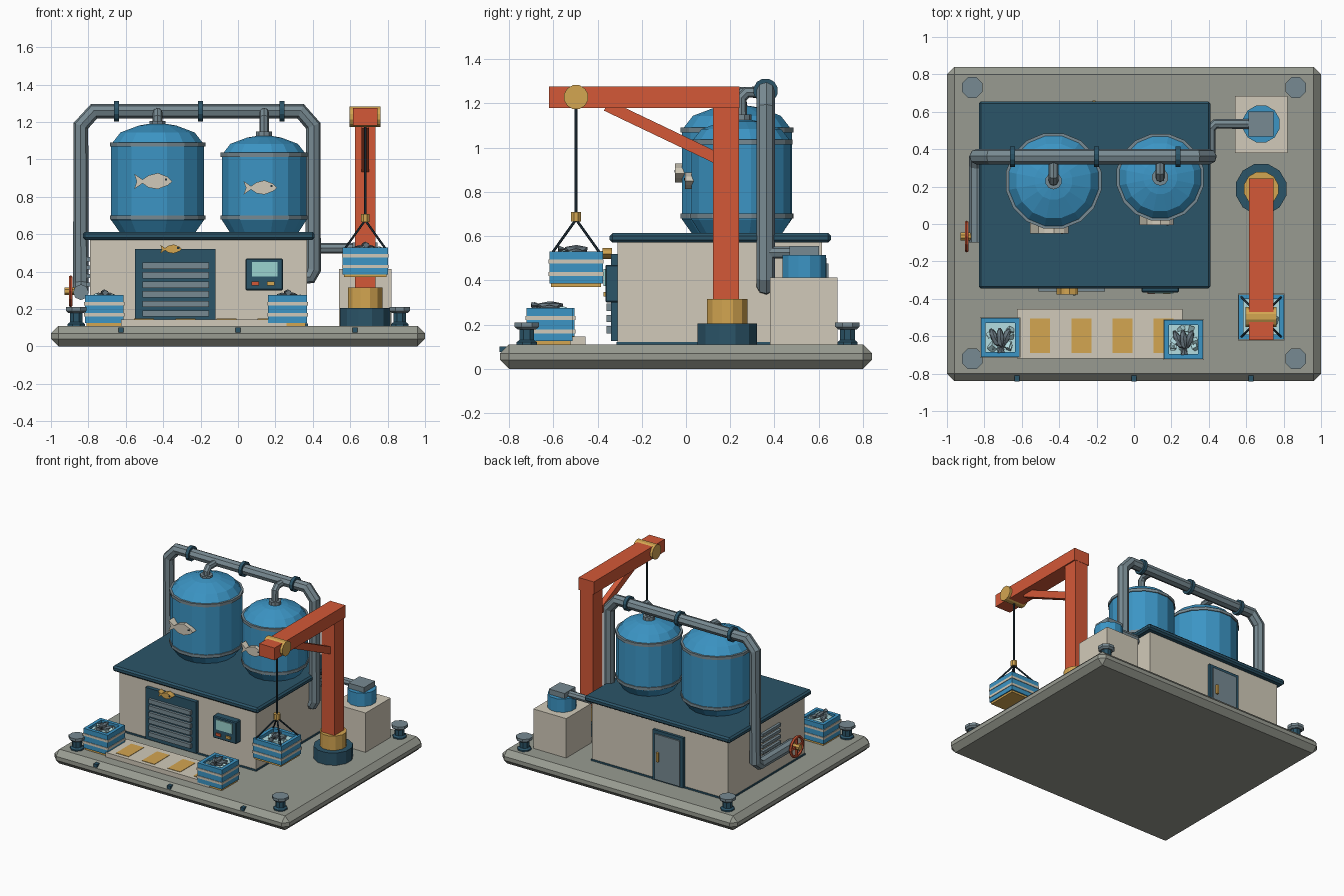
import bpy, bmesh, random
from math import sin, cos, pi, radians
from mathutils import Vector, Matrix, Euler

if "Cube" in bpy.data.objects:
    bpy.data.objects.remove(bpy.data.objects["Cube"])

random.seed(4)
HEX = dict(concrete='979A90', cream='D0C9B8', navy='2F5568', blue='3E94C4', steel='778991',
           orange='D2593A', gold='D2A452', screen='9AD3CF', ice='B2DCE0', dark='26353F', fish='66747C')


def material(name, code):
    m = bpy.data.materials.new(name)
    m.diffuse_color = [(int(code[i:i + 2], 16) / 255) ** 2.2 for i in (0, 2, 4)] + [1]
    m.use_nodes = True
    m.node_tree.nodes["Principled BSDF"].inputs["Base Color"].default_value = m.diffuse_color
    return m


MAT = {k: material(k, v) for k, v in HEX.items()}


def finish(name, bm, mat):
    bmesh.ops.recalc_face_normals(bm, faces=bm.faces)
    me = bpy.data.meshes.new(name)
    bm.to_mesh(me)
    bm.free()
    me.materials.append(MAT[mat])
    ob = bpy.data.objects.new(name, me)
    bpy.context.collection.objects.link(ob)
    return ob


def box(name, x, y, z, mat, bevel=0):
    """Box from (min, max) ranges on each axis."""
    bm = bmesh.new()
    bmesh.ops.create_cube(bm, size=1)
    for v in bm.verts:
        v.co = [(a + b) / 2 + c * (b - a) for (a, b), c in zip((x, y, z), v.co)]
    if bevel:
        bmesh.ops.bevel(bm, geom=bm.edges[:], offset=bevel, segments=1, affect='EDGES')
    return finish(name, bm, mat)


def lathe(name, loc, profile, mat, sides=12, axis='Z'):
    """Closed solid of revolution from (radius, height) points."""
    bm = bmesh.new()
    rings = [[bm.verts.new((r * cos(2 * pi * (i + .5) / sides), r * sin(2 * pi * (i + .5) / sides), h))
              for i in range(sides)] for r, h in profile]
    for a, b in zip(rings, rings[1:]):
        for i in range(sides):
            j = (i + 1) % sides
            bm.faces.new((a[i], a[j], b[j], b[i]))
    bm.faces.new(rings[0])
    bm.faces.new(rings[-1])
    if axis == 'X':
        bm.transform(Matrix.Rotation(pi / 2, 4, 'Y'))
    bm.transform(Matrix.Translation(loc))
    return finish(name, bm, mat)


def cyl(name, loc, r, h0, h1, mat, sides=12, axis='Z'):
    return lathe(name, loc, [(r, h0), (r, h1)], mat, sides, axis)


def pipe(name, pts, r, mat, res=2):
    """Faceted tube along a polyline, made into a mesh."""
    cu = bpy.data.curves.new(name, 'CURVE')
    cu.dimensions = '3D'
    cu.bevel_depth, cu.bevel_resolution, cu.use_fill_caps = r, res, True
    s = cu.splines.new('POLY')
    s.points.add(len(pts) - 1)
    for p, co in zip(s.points, pts):
        p.co = (*co, 1)
    s.use_smooth = False
    cu.materials.append(MAT[mat])
    ob = bpy.data.objects.new(name, cu)
    bpy.context.collection.objects.link(ob)
    bpy.ops.object.select_all(action='DESELECT')
    ob.select_set(True)
    bpy.context.view_layer.objects.active = ob
    bpy.ops.object.convert(target='MESH')


FISH = [(.5, 0), (.38, .12), (.12, .22), (-.12, .16), (-.28, .05), (-.5, .2),
        (-.43, 0), (-.5, -.2), (-.28, -.05), (-.12, -.16), (.12, -.2), (.38, -.1)]


def fish(name, x, z, length, y, mat):
    bm = bmesh.new()
    f = bm.faces.new([bm.verts.new((x + a * length, y[0], z + b * length)) for a, b in FISH])
    ex = bmesh.ops.extrude_face_region(bm, geom=[f])['geom']
    bmesh.ops.translate(bm, vec=(0, y[1] - y[0], 0), verts=[g for g in ex if isinstance(g, bmesh.types.BMVert)])
    finish(name, bm, mat)
    ex, ez = x + .33 * length, z + .05 * length
    box(name + '_eye', (ex - .006, ex + .006), (y[0] - .003, y[0]), (ez - .006, ez + .006), 'dark')


# Quay slab with studs and bollards
box('base_slab', (-1, 1), (-.84, .84), (0, .11), 'concrete', .04)
for x in (-.625, 0, .625):
    box('base_stud', (x - .014, x + .014), (-.842, -.81), (.075, .1), 'navy')
for x in (-.865, .865):
    for y in (-.72, .73):
        lathe('bollard_stem', (x, y, 0), [(.05, .1), (.05, .12), (.036, .13), (.036, .185)], 'navy', 8)
        lathe('bollard_cap', (x, y, 0), [(.045, .178), (.06, .19), (.06, .21)], 'steel', 8)

# Building
box('plinth', (-.795, .375), (-.315, .62), (.1, .122), 'navy')
box('walls', (-.79, .37), (-.31, .615), (.11, .58), 'cream')
box('roof', (-.83, .41), (-.345, .655), (.57, .613), 'navy', .012)

# Roller shutter with a fish sign
box('shutter_frame', (-.55, -.12), (-.34, -.3), (.125, .52), 'navy')
for i in range(6):
    z = .16 + i * .051
    box('shutter_slat', (-.51, -.155), (-.36, -.33), (z, z + .033), 'steel')
fish('door_fish', -.358, .52, .115, (-.378, -.335), 'gold')

# Control panel
box('panel', (.04, .24), (-.365, -.3), (.3, .47), 'navy', .006)
box('panel_screen', (.075, .21), (-.372, -.36), (.375, .45), 'screen')
box('panel_button', (.072, .112), (-.374, -.36), (.327, .347), 'orange')
box('panel_button', (.155, .195), (-.374, -.36), (.327, .347), 'gold')

# Back door and side vent
box('back_door_frame', (-.42, -.16), (.6, .635), (.115, .5), 'navy')
box('back_door', (-.395, -.185), (.62, .645), (.125, .475), 'steel')
box('back_door_handle', (-.222, -.205), (.64, .66), (.27, .34), 'gold')
for i in range(4):
    z = .32 + i * .045
    box('vent_bar', (-.81, -.78), (.0, .22), (z, z + .022), 'steel')

# Storage tanks: x, y, radius, shoulder height, main pipe tap
for x, y, r, top, n in ((-.43, .23, .253, 1.08, .23), (.14, .25, .23, 1.025, .25)):
    k = r / .25
    lathe('tank', (x, y, 0), [(.8 * r, .605), (r, .675), (r, top), (.8 * r, top + .063 * k),
                              (.4 * r, top + .1 * k), (.1 * r, top + .112 * k)], 'blue', 16)
    for z in (.69, top):
        cyl('tank_band', (x, y, z), r + .007, -.011, .011, 'steel', 16)
    cyl('tank_collar', (x, y, top), .045, .09, .125, 'steel', 10)
    pipe('tank_tap', [(x, y, top + .1), (x, y, 1.225), (x, y + .025, 1.25), (x, .36, 1.25)], .026, 'steel')
fish('tank_fish', -.453, .882, .205, (-.05, .01), 'cream')
fish('tank_fish', .12, .848, .18, (-.005, .05), 'cream')

# Main pipe run with collars
pipe('main_pipe', [(-.84, -.1, .29), (-.84, .31, .29), (-.84, .36, .33), (-.84, .36, 1.18), (-.77, .36, 1.257),
                   (.335, .36, 1.257), (.402, .36, 1.18), (.402, .36, .41), (.385, .36, .375), (.34, .36, .375)],
     .042, 'steel')
for x in (-.65, -.2, .235):
    cyl('pipe_collar', (x, .36, 1.257), .056, -.013, .013, 'navy', 12, 'X')

# Valve handwheel
bpy.ops.mesh.primitive_torus_add(major_segments=12, minor_segments=6, major_radius=.074, minor_radius=.011,
                                 location=(-.895, -.067, .295), rotation=(0, pi / 2, 0))
bpy.context.object.name = 'valve_wheel'
bpy.context.object.data.materials.append(MAT['orange'])
box('valve_spoke', (-.902, -.888), (-.14, .006), (.287, .303), 'orange')
box('valve_spoke', (-.902, -.888), (-.075, -.059), (.222, .368), 'orange')
cyl('valve_hub', (-.895, -.067, .295), .022, -.032, .05, 'gold', 8, 'X')

# Pump unit
box('pump_block', (.54, .82), (.38, .685), (.1, .413), 'cream')
cyl('pump_body', (.68, .535, 0), .102, .41, .515, 'blue', 12)
box('pump_lid', (.612, .745), (.468, .602), (.505, .555), 'steel')
pipe('pump_pipe', [(.65, .535, .525), (.435, .535, .525), (.41, .51, .525), (.41, .37, .525)], .027, 'steel')

# Loading mat
box('loading_mat', (-.625, .26), (-.72, -.455), (.1, .145), 'cream')
for i in range(4):
    x = -.555 + i * .22
    box('mat_stripe', (x, x + .107), (-.69, -.505), (.14, .148), 'gold')


def crate(cx, cy, z, s, h):
    """Open crate of ice with fish: centre, floor, half width, height."""
    t = .026
    X, Y = (cx - s, cx + s), (cy - s, cy + s)
    box('crate_pallet', (X[0] + .008, X[1] - .008), (Y[0] + .008, Y[1] - .008), (z, z + .02), 'gold')
    for a in (X[0], X[1] - t):
        box('crate_side', (a, a + t), Y, (z + .015, z + h), 'blue')
    for b in (Y[0], Y[1] - t):
        box('crate_end', X, (b, b + t), (z + .015, z + h), 'blue')
    for f in (.36, .72):
        box('crate_strip', (X[0] - .004, X[1] + .004), (Y[0] - .004, Y[1] + .004),
            (z + h * f - .009, z + h * f + .009), 'cream').modifiers.new('open', 'BOOLEAN').object = hollow(cx, cy, z, s - t / 2)
    box('crate_ice', (X[0] + t, X[1] - t), (Y[0] + t, Y[1] - t), (z + .018, z + h - .025), 'ice')
    bm = bmesh.new()
    for i in range(9):
        p = Vector((cx + random.uniform(-.6, .6) * s, cy + random.uniform(-.6, .6) * s, z + h - .02))
        m = Matrix.LocRotScale(p, Euler([random.uniform(0, 3) for _ in range(3)]), None)
        bmesh.ops.create_cube(bm, size=random.uniform(.025, .04), matrix=m)
    finish('ice_chunks', bm, 'ice')
    bm = bmesh.new()
    for dx, ang in ((-.03, 25), (.03, -20), (0, 4)):
        m = Matrix.LocRotScale(Vector((cx + dx, cy, z + h + (.012 if dx == 0 else -.005))),
                               Euler((0, 0, radians(ang))), Vector((.022, .06, .018)))
        bmesh.ops.create_icosphere(bm, subdivisions=1, radius=1, matrix=m)
        tail = m @ Matrix.Translation((0, -1.1, 0)) @ Matrix.Rotation(-pi / 2, 4, 'X')
        bmesh.ops.create_cone(bm, segments=4, radius1=.9, radius2=.2, depth=.5, cap_ends=True, matrix=tail)
    finish('crate_fish', bm, 'fish')


def hollow(cx, cy, z, s):
    ob = box('strip_cutter', (cx - s, cx + s), (cy - s, cy + s), (z - .1, z + .4), 'blue')
    ob.hide_render = True
    ob.hide_set(True)
    return ob


crate(-.715, -.607, .11, .104, .165)
crate(.265, -.618, .11, .104, .165)
crate(.68, -.497, .37, .121, .16)

# Crane
cyl('crane_foot', (.68, .187, 0), .139, .1, .205, 'navy', 12)
cyl('crane_collar', (.68, .187, 0), .095, .2, .315, 'gold', 12)
box('crane_column', (.625, .735), (.122, .24), (.3, 1.2), 'orange')
box('crane_beam', (.615, .745), (-.62, .242), (1.18, 1.275), 'orange')
brace = box('crane_brace', (-.02, .02), (-.28, .28), (-.026, .026), 'orange')
brace.location, brace.rotation_euler = (.68, -.107, 1.07), (-.445, 0, 0)
cyl('crane_pulley', (.68, -.497, 1.228), .056, -.083, .083, 'gold', 12, 'X')
pipe('crane_cable', [(.68, -.497, 1.2), (.68, -.497, .69)], .007, 'dark', 1)
cyl('crane_hook_block', (.68, -.497, 0), .024, .665, .708, 'gold', 8)
for sx in (-1, 1):
    for sy in (-1, 1):
        pipe('sling', [(.68, -.497, .675), (.68 + sx * .107, -.497 + sy * .107, .525)], .006, 'dark', 1)
